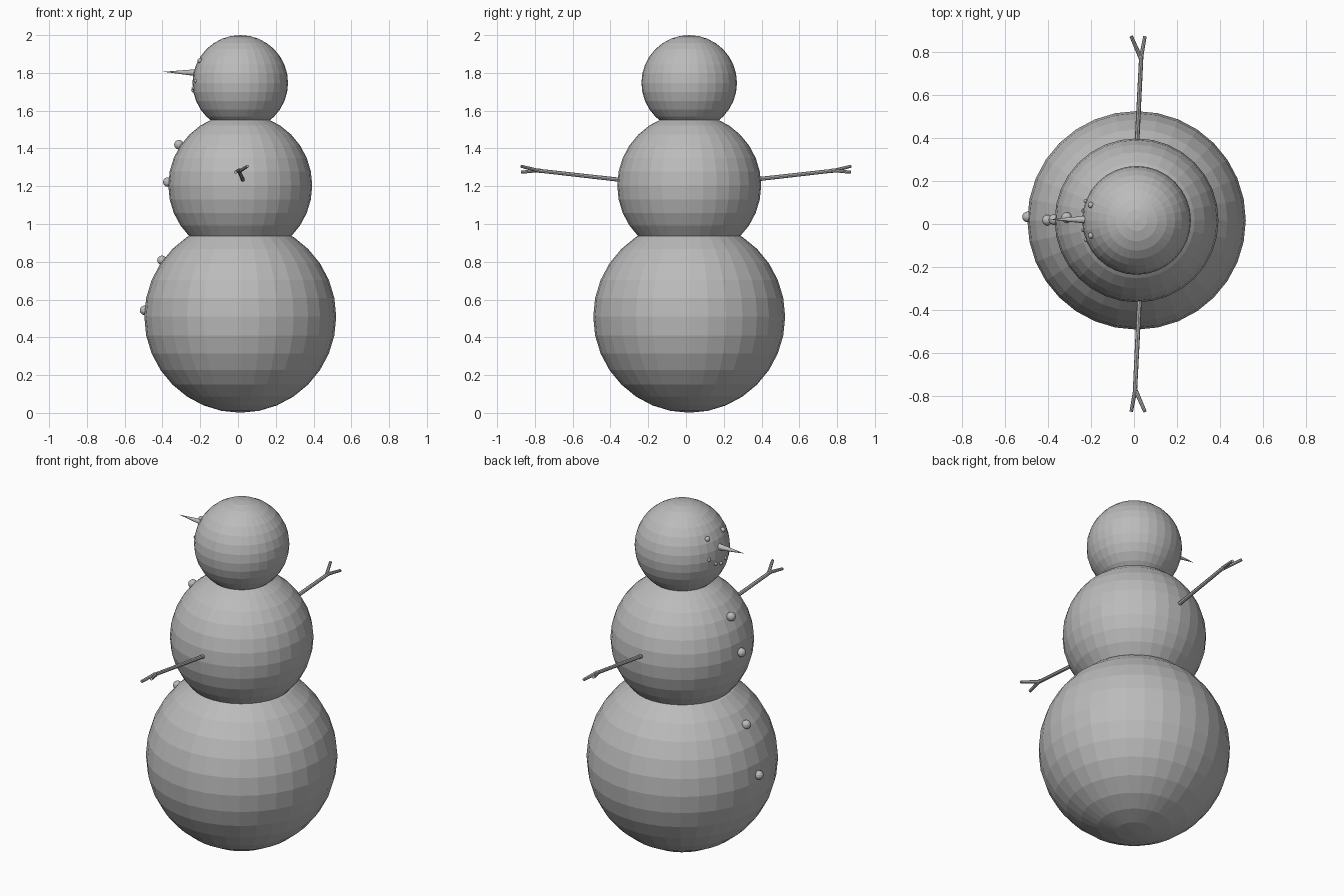
import bpy
from math import sqrt
from mathutils import Vector

if "Cube" in bpy.data.objects:
    bpy.data.objects.remove(bpy.data.objects["Cube"])

CX, CY = 0.012, 0.017          # axis of the three balls
HEAD = Vector((CX, CY, 1.747))
HEAD_R = 0.253

grey = bpy.data.materials.new("grey")
grey.diffuse_color = (0.5, 0.5, 0.5, 1)
grey.use_nodes = True
grey.node_tree.nodes["Principled BSDF"].inputs["Base Color"].default_value = grey.diffuse_color


def finish(name):
    ob = bpy.context.object
    ob.name = name
    ob.data.materials.append(grey)
    return ob


def ball(name, loc, r, segs=32, rings=16):
    bpy.ops.mesh.primitive_uv_sphere_add(segments=segs, ring_count=rings, radius=r, location=loc)
    return finish(name)


def rod(name, a, b, r1, r2, sides=8):
    a, b = Vector(a), Vector(b)
    d = b - a
    bpy.ops.mesh.primitive_cone_add(vertices=sides, radius1=r1, radius2=r2, depth=d.length,
                                    location=(a + b) / 2,
                                    rotation=d.to_track_quat('Z', 'Y').to_euler())
    return finish(name)


def on_face(dy, dz):
    # point on the head surface, on the -x side
    return HEAD + Vector((-sqrt(HEAD_R ** 2 - dy ** 2 - dz ** 2), dy, dz))


# stacked snow balls
ball("lower_ball", (CX, CY, 0.509), 0.508)
ball("middle_ball", (CX, CY, 1.204), 0.381)
ball("head_ball", HEAD, HEAD_R)

# buttons down the -x side
for x, y, z in ((-0.313, 0.03, 1.42), (-0.372, 0.02, 1.222),
                (-0.403, 0.018, 0.808), (-0.495, 0.033, 0.543)):
    ball("button", (x, y, z), 0.025, 16, 8)

# eyes, mouth and nose
for dy in (-0.071, 0.071):
    ball("eye", on_face(dy, 0.118), 0.014, 16, 8)
for i in range(-2, 3):
    dy = 0.045 * i
    ball("mouth_dot", on_face(dy, -0.04 + 0.0125 * i * i), 0.01, 12, 6)
rod("nose", (-0.215, 0.02, 1.801), (-0.395, 0.022, 1.806), 0.019, 0.0, 16)

# stick arms with two twigs each; the second is the first turned half round
for s in (1, -1):
    def p(dx, y, z):
        return (0.019 + s * dx, s * y, z)
    fork = p(0.015, 0.785, 1.283)
    rod("arm", p(-0.007, 0.34, 1.233), fork, 0.011, 0.010)
    rod("twig_upper", p(0.013, 0.77, 1.279), p(-0.032, 0.873, 1.306), 0.010, 0.008)
    rod("twig_lower", p(0.013, 0.77, 1.285), p(0.032, 0.873, 1.274), 0.010, 0.008)
